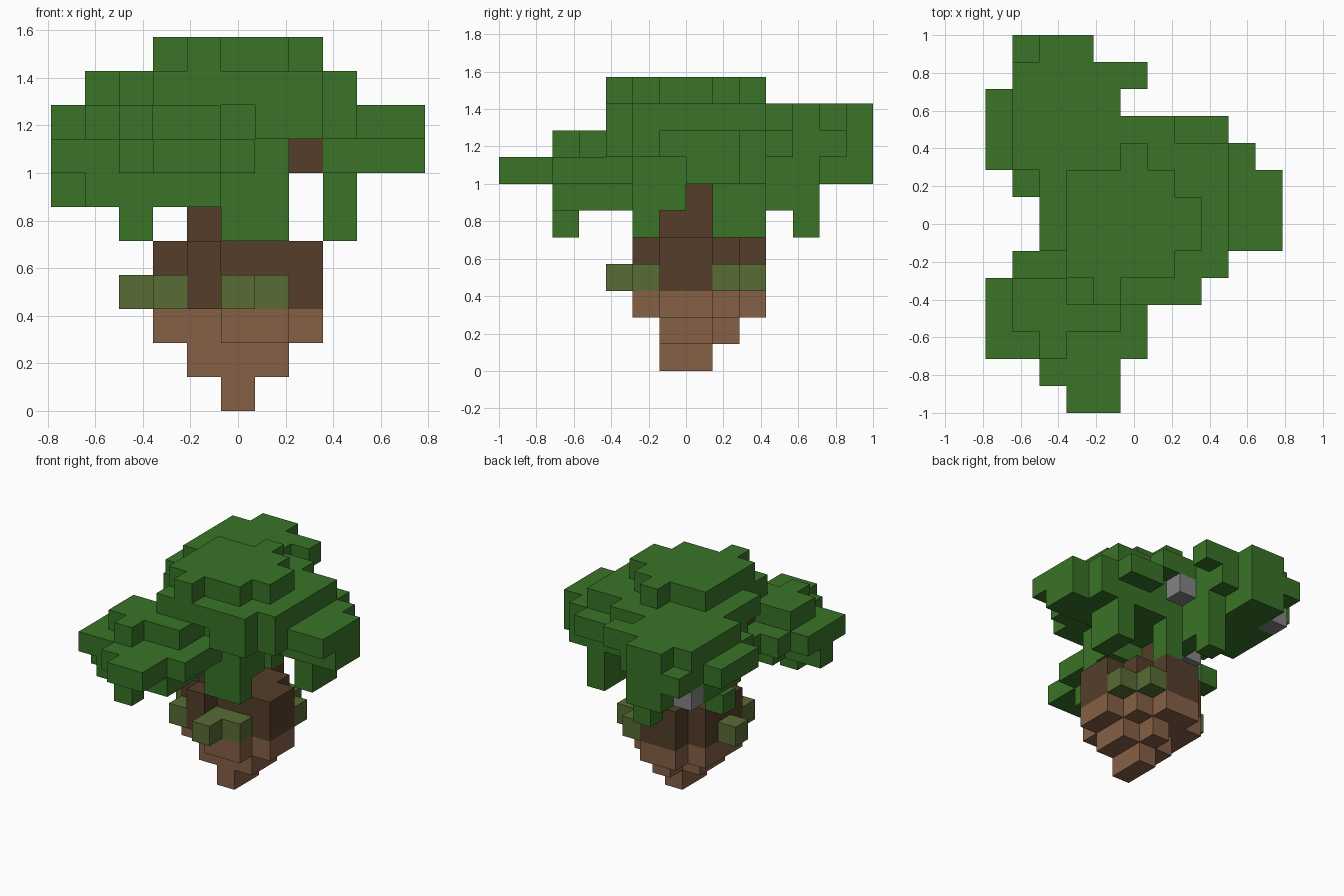
import bpy
import bmesh
from mathutils import Vector

if "Cube" in bpy.data.objects:
    bpy.data.objects.remove(bpy.data.objects["Cube"], do_unlink=True)

UNIT = 1 / 7                      # edge of one block
ORIGIN = Vector((-5.5, -7, 0))    # grid corner, in blocks
cells = {}                        # grid cell -> part name


def block(part, x, y, z):
    """Fill an inclusive range of grid cells; single numbers are one cell wide."""
    spans = [v if isinstance(v, tuple) else (v, v) for v in (x, y, z)]
    (xa, xb), (ya, yb), (za, zb) = spans
    for i in range(xa, xb + 1):
        for j in range(ya, yb + 1):
            for k in range(za, zb + 1):
                cells[i, j, k] = part


# Root ball, stepping out from a single block
root = "root_ball"
block(root, x=5, y=(6, 7), z=0)
block(root, x=(4, 6), y=(6, 7), z=1)
block(root, x=5, y=8, z=1)
block(root, x=(5, 6), y=5, z=2)
block(root, x=(3, 7), y=(6, 7), z=2)
block(root, x=(3, 6), y=8, z=2)
block(root, x=(4, 5), y=9, z=2)

# Trunk
trunk = "trunk"
block(trunk, x=4, y=5, z=(3, 4))
block(trunk, x=(3, 7), y=(6, 7), z=(3, 4))
block(trunk, x=(3, 6), y=8, z=(3, 4))
block(trunk, x=(4, 5), y=9, z=(3, 4))
block(trunk, x=4, y=6, z=5)
block(trunk, x=4, y=7, z=(5, 6))

# Moss tufts around the trunk
moss = "moss"
block(moss, x=2, y=7, z=3)
block(moss, x=3, y=5, z=3)
block(moss, x=5, y=(4, 5), z=3)
block(moss, x=6, y=5, z=3)
block(moss, x=7, y=8, z=3)
block(moss, x=6, y=9, z=3)

leaf = "foliage"
# Hanging strands
block(leaf, x=2, y=2, z=5)
block(leaf, x=(5, 6), y=5, z=5)
block(leaf, x=8, y=(8, 9), z=(5, 6))
block(leaf, x=5, y=9, z=5)
block(leaf, x=2, y=8, z=5)
block(leaf, x=4, y=11, z=5)

# Lowest canopy layer
block(leaf, x=(1, 4), y=(2, 3), z=6)
block(leaf, x=0, y=3, z=6)
block(leaf, x=(2, 4), y=4, z=6)
block(leaf, x=(4, 6), y=5, z=6)
block(leaf, x=(5, 6), y=6, z=6)
block(leaf, x=(4, 5), y=9, z=6)
block(leaf, x=4, y=(10, 11), z=6)

# Second canopy layer, with the long front lobe
block(leaf, x=(3, 4), y=0, z=7)
block(leaf, x=(2, 4), y=1, z=7)
block(leaf, x=(0, 5), y=(2, 4), z=7)
block(leaf, x=(1, 6), y=5, z=7)
block(leaf, x=(2, 6), y=6, z=7)
block(leaf, x=(3, 10), y=7, z=7)
block(leaf, x=(2, 10), y=8, z=7)
block(leaf, x=(1, 9), y=9, z=7)
block(leaf, x=(1, 4), y=(10, 11), z=7)
block(leaf, x=(2, 3), y=(12, 13), z=7)

# Widest canopy layer
block(leaf, x=2, y=2, z=8)
block(leaf, x=(1, 4), y=3, z=8)
block(leaf, x=(1, 4), y=4, z=8)
block(leaf, x=(6, 7), y=4, z=8)
block(leaf, x=(4, 8), y=5, z=8)
block(leaf, x=(3, 10), y=6, z=8)
block(leaf, x=(2, 10), y=7, z=8)
block(leaf, x=(1, 10), y=8, z=8)
block(leaf, x=(0, 9), y=9, z=8)
block(leaf, x=(0, 4), y=(10, 11), z=8)
block(leaf, x=(7, 8), y=10, z=8)
block(leaf, x=(1, 4), y=12, z=8)
block(leaf, x=(1, 3), y=13, z=8)

# Upper canopy layer
block(leaf, x=(3, 7), y=4, z=9)
block(leaf, x=(3, 8), y=5, z=9)
block(leaf, x=(2, 8), y=(6, 8), z=9)
block(leaf, x=(1, 8), y=9, z=9)
block(leaf, x=(1, 6), y=10, z=9)
block(leaf, x=(1, 4), y=11, z=9)
block(leaf, x=(1, 5), y=12, z=9)
block(leaf, x=(2, 3), y=13, z=9)

# Crown
block(leaf, x=4, y=4, z=10)
block(leaf, x=(3, 6), y=5, z=10)
block(leaf, x=(3, 7), y=(6, 7), z=10)
block(leaf, x=(3, 6), y=8, z=10)
block(leaf, x=5, y=9, z=10)

# Branch tips showing through the leaves
block(trunk, x=7, y=7, z=7)
block(trunk, x=3, y=5, z=8)

# Grey blocks tucked under the canopy
stone = "grey_blocks"
block(stone, x=3, y=8, z=6)
block(stone, x=5, y=10, z=8)
block(stone, x=1, y=12, z=7)


def material(name, colour):
    mat = bpy.data.materials.new(name)
    mat.use_nodes = True
    rgba = (*colour, 1)
    mat.diffuse_color = rgba
    mat.node_tree.nodes["Principled BSDF"].inputs["Base Color"].default_value = rgba
    return mat


def build(part, mat):
    """Make a mesh of the part's outer faces only."""
    bm = bmesh.new()
    verts = {}

    def vert(p):
        key = tuple(round(c) for c in p)
        if key not in verts:
            verts[key] = bm.verts.new((Vector(key) + ORIGIN) * UNIT)
        return verts[key]

    for cell in [c for c, owner in cells.items() if owner == part]:
        base = Vector(cell)
        for axis in range(3):
            u, v, n = Vector(), Vector(), Vector()
            n[axis] = u[(axis + 1) % 3] = v[(axis + 2) % 3] = 1
            for side in (0, 1):
                neighbour = base + n * (2 * side - 1)
                if tuple(round(c) for c in neighbour) in cells:
                    continue
                p = base + n * side
                loop = [p, p + u, p + u + v, p + v]
                if not side:
                    loop.reverse()
                bm.faces.new([vert(q) for q in loop])
    mesh = bpy.data.meshes.new(part)
    bm.to_mesh(mesh)
    bm.free()
    mesh.materials.append(mat)
    bpy.context.collection.objects.link(bpy.data.objects.new(part, mesh))


build(root, material("light_brown", (.235, .115, .061)))
build(trunk, material("dark_brown", (.089, .048, .023)))
build(moss, material("moss_green", (.098, .149, .036)))
build(leaf, material("leaf_green", (.041, .172, .020)))
build(stone, material("grey", (.23, .23, .23)))
